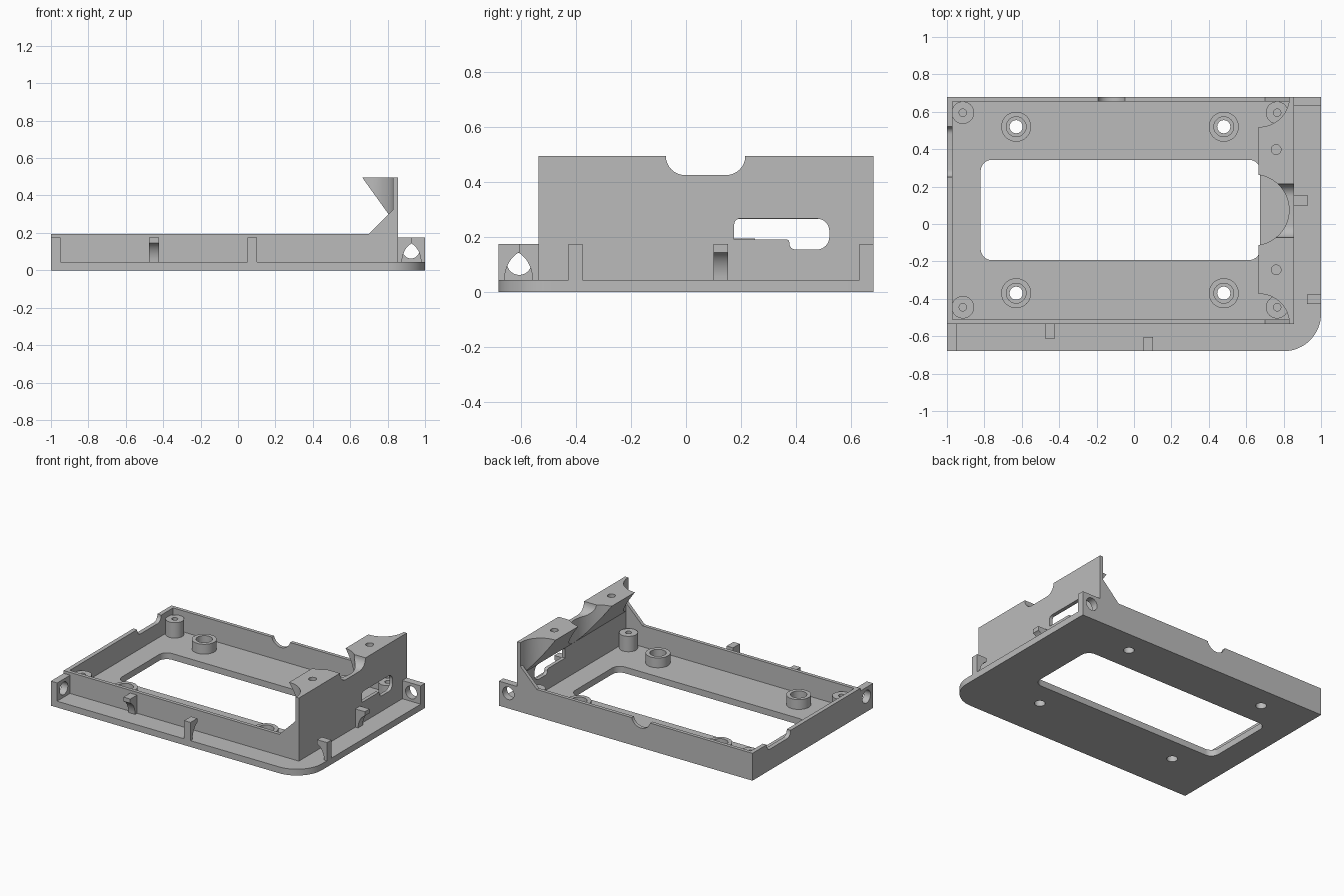
import bpy, bmesh
from math import cos, sin, pi, radians
from mathutils import Vector

cube = bpy.data.objects.get("Cube")
if cube:
    bpy.data.objects.remove(cube, do_unlink=True)

grey = bpy.data.materials.new("plain_grey")
grey.use_nodes = True
grey.diffuse_color = (0.5, 0.5, 0.5, 1)
grey.node_tree.nodes["Principled BSDF"].inputs["Base Color"].default_value = (0.5, 0.5, 0.5, 1)

PLACE = {"x": lambda a, b, c: (c, a, b),
         "y": lambda a, b, c: (a, c, b),
         "z": lambda a, b, c: (a, b, c)}


def prism(name, outline, axis, lo, hi):
    """Extrude a flat outline along an axis."""
    bm = bmesh.new()
    low = [bm.verts.new(PLACE[axis](a, b, lo)) for a, b in outline]
    high = [bm.verts.new(PLACE[axis](a, b, hi)) for a, b in outline]
    bm.faces.new(low)
    bm.faces.new(high)
    for i in range(len(low)):
        j = (i + 1) % len(low)
        bm.faces.new((low[i], low[j], high[j], high[i]))
    bmesh.ops.recalc_face_normals(bm, faces=bm.faces)
    mesh = bpy.data.meshes.new(name)
    bm.to_mesh(mesh)
    bm.free()
    mesh.materials.append(grey)
    ob = bpy.data.objects.new(name, mesh)
    bpy.context.collection.objects.link(ob)
    return ob


def rect(a0, a1, b0, b1):
    return [(a0, b0), (a1, b0), (a1, b1), (a0, b1)]


def circle(a, b, r, n=48):
    return [(a + r * cos(2 * pi * i / n), b + r * sin(2 * pi * i / n)) for i in range(n)]


def rounded(corners, steps=8):
    """Round right-angled corners given as (a, b, radius)."""
    pts = []
    for i, (a, b, r) in enumerate(corners):
        p = Vector((a, b))
        if not r:
            pts.append((a, b))
            continue
        u = (Vector(corners[i - 1][:2]) - p).normalized()
        v = (Vector(corners[(i + 1) % len(corners)][:2]) - p).normalized()
        c = p + r * (u + v)
        for k in range(steps + 1):
            t = pi / 2 * k / steps
            pts.append(tuple(c - r * (v * cos(t) + u * sin(t))))
    return pts


def cut(ob, *cutter_args):
    """Subtract a prism from an object."""
    cutter = prism("cutter", *cutter_args)
    mod = ob.modifiers.new("cut", "BOOLEAN")
    mod.operation, mod.solver, mod.object = "DIFFERENCE", "EXACT", cutter
    bpy.context.view_layer.objects.active = ob
    bpy.ops.object.modifier_apply(modifier=mod.name)
    bpy.data.objects.remove(cutter, do_unlink=True)


FLOOR, RIM, TOP = 0.045, 0.195, 0.495
FRONT, BACK, EDGE = -0.535, 0.68, -0.68
INNER, OUTER = 0.83, 0.855
screws = [(x, y) for x in (-0.63, 0.48) for y in (-0.37, 0.52)]

# Base plate with window and screw holes
base = prism("base_plate", rounded([(-1, EDGE, 0), (1, EDGE, 0.2), (1, BACK, 0), (-1, BACK, 0)], 16),
             "z", 0, FLOOR)
cut(base, rounded([(-0.82, -0.193, 0.06), (0.675, -0.193, 0.06),
                   (0.675, 0.343, 0.06), (-0.82, 0.343, 0.06)]), "z", -1, 1)
for x, y in screws:
    cut(base, circle(x, y, 0.035), "z", -1, 1)

# Long walls rising to the tall end wall with a gusset
side = [(-1, FLOOR), (INNER, FLOOR), (INNER, 0.325), (0.70, RIM), (-1, RIM)]
prism("front_wall", side, "y", FRONT, FRONT + 0.025)
back_wall = prism("back_wall", side, "y", BACK - 0.025, BACK)
cut(back_wall, circle(-0.12, 0.215, 0.075), "y", 0, 1)

# Low end wall with shallow notch
low_wall = prism("low_end_wall", rect(FRONT + 0.025, BACK - 0.025, FLOOR, RIM), "x", -1, -0.97)
cut(low_wall, rounded([(0.25, 0.15, 0.04), (0.52, 0.15, 0.04), (0.52, 0.3, 0), (0.25, 0.3, 0)]),
    "x", -2, 0)

# Tall end wall with connector slot
tall_wall = prism("tall_end_wall", rect(FRONT, BACK, FLOOR, TOP), "x", INNER, OUTER)
cut(tall_wall, rounded([(0.175, 0.192, 0), (0.375, 0.192, 0.012), (0.375, 0.155, 0.022),
                        (0.52, 0.155, 0.045), (0.52, 0.267, 0.045), (0.175, 0.267, 0.02)]),
    "x", 0, 2)

# Overhanging wedge split into two mounting tabs by round cut-outs
tabs = prism("mounting_tabs", [(0.665, TOP), (INNER, TOP), (INNER, 0.265)], "y", FRONT, BACK)
cut(tabs, circle(0.64, 0.075, 0.189, 64), "z", 0, 1)
for y in (FRONT, BACK):
    cut(tabs, circle(0.67, y, 0.161, 64), "z", 0, 1)
for y in (-0.245, 0.398):
    cut(tabs, circle(0.76, y, 0.026, 24), "z", 0.4, 1)

# Rounded cable notch through wall and wedge
for ob in (tall_wall, tabs):
    cut(ob, rounded([(-0.073, 0.425, 0.069), (0.215, 0.425, 0.069), (0.215, 0.6, 0), (-0.073, 0.6, 0)]),
        "x", 0, 2)

# Screw standoffs and corner bosses
for x, y in screws:
    standoff = prism("standoff", circle(x, y, 0.08), "z", FLOOR, 0.115)
    cut(standoff, circle(x, y, 0.053), "z", 0, 1)
for x in (-0.915, 0.765):
    for y in (-0.445, 0.595):
        boss = prism("corner_boss", circle(x, y, 0.06), "z", FLOOR, 0.155)
        cut(boss, circle(x, y, 0.02, 24), "z", 0.07, 1)

# Cable channel end blocks with holes
RIB = 0.175
front_block = prism("front_channel_block", rect(EDGE, FRONT, FLOOR, RIB), "x", -1, -0.95)
cut(front_block, circle(-0.605, 0.108, 0.045), "x", -2, 0)
back_block = prism("back_channel_block", rect(OUTER, 1, FLOOR, RIB), "y", 0.63, BACK)
cut(back_block, circle(0.925, 0.108, 0.045), "y", 0, 1)

# Hooked cable ribs: profile is (distance from wall, height)
hook = [(0, RIB), (0, FLOOR)]
for k in range(11):
    t = radians(7 * k)
    hook.append((0.022 + 0.054 * (1 - cos(t)) / (1 - cos(radians(70))),
                 FLOOR + 0.1 * sin(t) / sin(radians(70))))
hook.append((0.076, RIB))
prism("front_inner_rib", [(FRONT - d, z) for d, z in hook], "x", -0.475, -0.422)
prism("front_outer_rib", [(EDGE + d, z) for d, z in hook], "x", 0.052, 0.102)
prism("end_inner_rib", [(OUTER + d, z) for d, z in hook], "y", 0.1, 0.153)
prism("end_outer_rib", [(1 - d, z) for d, z in hook], "y", -0.427, -0.376)

# Smooth curved faces, keep hard edges
bpy.ops.object.select_all(action="DESELECT")
for ob in bpy.context.collection.objects:
    if ob.type == "MESH":
        ob.select_set(True)
        bpy.context.view_layer.objects.active = ob
bpy.ops.object.shade_smooth_by_angle(angle=radians(30))
